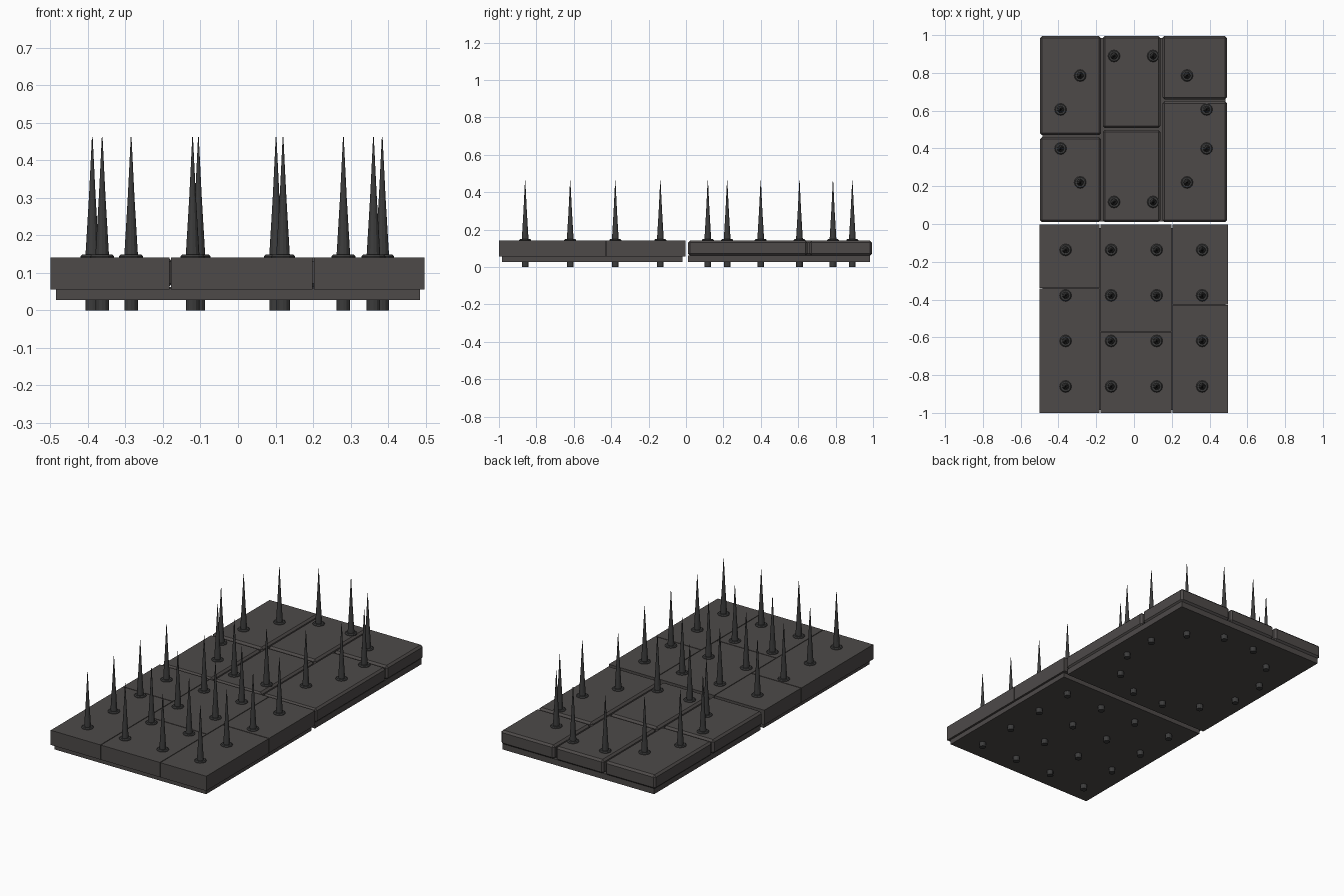
import bpy
import bmesh
import math

cube = bpy.data.objects.get("Cube")
if cube:
    bpy.data.objects.remove(cube, do_unlink=True)


def make_material(name, color):
    mat = bpy.data.materials.new(name)
    mat.use_nodes = True
    mat.diffuse_color = (*color, 1)
    bsdf = mat.node_tree.nodes["Principled BSDF"]
    bsdf.inputs["Base Color"].default_value = (*color, 1)
    return mat


STONE = make_material("dark stone", (0.075, 0.068, 0.066))
IRON = make_material("dark iron", (0.045, 0.045, 0.045))


def finish(bm, name, mat):
    bmesh.ops.recalc_face_normals(bm, faces=bm.faces)
    mesh = bpy.data.meshes.new(name)
    bm.to_mesh(mesh)
    bm.free()
    mesh.materials.append(mat)
    obj = bpy.data.objects.new(name, mesh)
    bpy.context.collection.objects.link(obj)
    return obj


def block(name, x0, x1, y0, y1, z0, z1, bevel=0):
    bm = bmesh.new()
    bmesh.ops.create_cube(bm, size=1)
    for v in bm.verts:
        v.co.x = x1 if v.co.x > 0 else x0
        v.co.y = y1 if v.co.y > 0 else y0
        v.co.z = z1 if v.co.z > 0 else z0
    obj = finish(bm, name, STONE)
    if bevel:
        mod = obj.modifiers.new("chamfer", "BEVEL")
        mod.width = bevel
        mod.segments = 1
    return obj


def spike(name, x, y, sides=12):
    # Peg, collar and needle turned from one profile of (radius, height)
    profile = [(0.018, 0), (0.018, 0.135), (0.032, 0.135), (0.032, 0.144),
               (0.027, 0.149), (0.018, 0.149), (0.009, 0.3), (0.001, 0.462)]
    bm = bmesh.new()
    rings = []
    for r, z in profile:
        rings.append([bm.verts.new((x + r * math.cos(math.tau * i / sides),
                                    y + r * math.sin(math.tau * i / sides), z))
                      for i in range(sides)])
    for a, b in zip(rings, rings[1:]):
        for i in range(sides):
            j = (i + 1) % sides
            bm.faces.new((a[i], a[j], b[j], b[i]))
    bm.faces.new(rings[0])
    bm.faces.new(rings[-1])
    return finish(bm, name, IRON)


# Backing plates
block("front_base", -0.485, 0.485, -0.985, -0.02, 0.028, 0.06)
block("back_base", -0.485, 0.485, 0.012, 0.985, 0.028, 0.062)

# Paving: columns given as (left, right, split)
front_columns = [(-0.5, -0.182, -0.34), (-0.178, 0.199, -0.57), (0.203, 0.497, -0.427)]
back_columns = [(-0.498, -0.175, 0.465), (-0.165, 0.14, 0.503), (0.15, 0.493, 0.655)]
for i, (x0, x1, split) in enumerate(front_columns):
    block(f"front_slab_{i}_near", x0, x1, -1, split - 0.002, 0.056, 0.141)
    block(f"front_slab_{i}_far", x0, x1, split + 0.002, -0.003, 0.056, 0.141)
for i, (x0, x1, split) in enumerate(back_columns):
    block(f"back_slab_{i}_near", x0, x1, 0.01, split - 0.005, 0.06, 0.141, 0.011)
    block(f"back_slab_{i}_far", x0, x1, split + 0.005, 0.995, 0.06, 0.141, 0.011)

# Front spikes in a square grid
for i in range(4):
    for j in range(4):
        spike(f"grid_spike_{i}_{j}", -0.362 + 0.241 * i, -0.86 + 0.241 * j)

# Back spikes in a ring
for k in range(12):
    a = math.radians(15 + 30 * k)
    spike(f"ring_spike_{k}", -0.002 + 0.4 * math.cos(a), 0.503 + 0.4 * math.sin(a))
